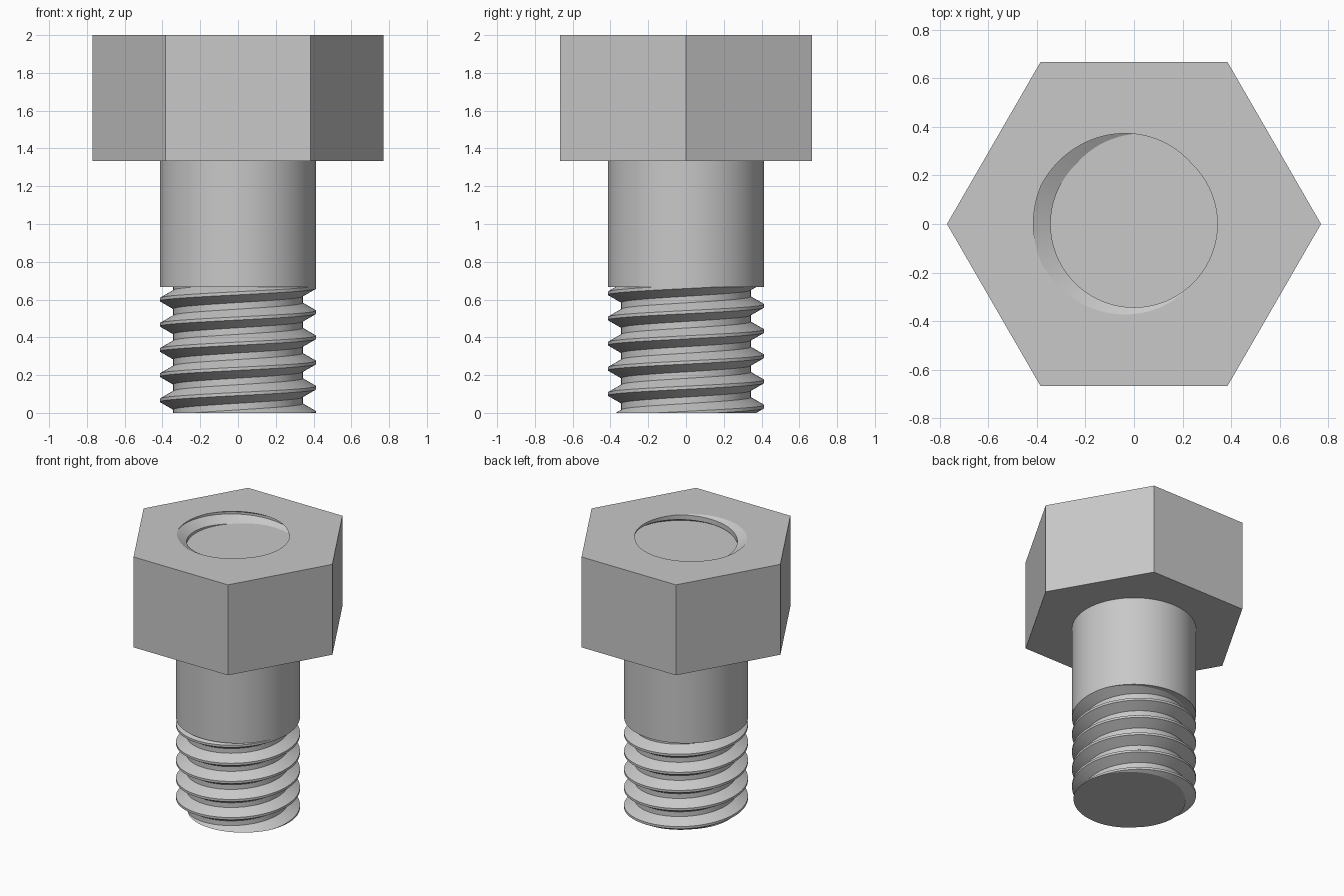
import bpy, bmesh, math

if "Cube" in bpy.data.objects:
    bpy.data.objects.remove(bpy.data.objects["Cube"])

PITCH = 2 / 15
MAJOR = 0.414
MINOR = 0.343
SEG = 96

steel = bpy.data.materials.new("grey steel")
steel.use_nodes = True
GREY = (0.58, 0.58, 0.58, 1)
steel.diffuse_color = GREY
steel.node_tree.nodes["Principled BSDF"].inputs["Base Color"].default_value = GREY


def add_object(name, bm):
    bmesh.ops.recalc_face_normals(bm, faces=bm.faces[:])
    mesh = bpy.data.meshes.new(name)
    bm.to_mesh(mesh)
    bm.free()
    mesh.materials.append(steel)
    obj = bpy.data.objects.new(name, mesh)
    bpy.context.collection.objects.link(obj)
    return obj


def prism(name, sides, radius, bottom, top):
    """Upright prism with its first corner on +x."""
    bm = bmesh.new()
    rings = []
    for z in (bottom, top):
        rings.append([bm.verts.new((radius * math.cos(math.tau * i / sides),
                                    radius * math.sin(math.tau * i / sides), z))
                      for i in range(sides)])
        bm.faces.new(rings[-1])
    low, high = rings
    for i in range(sides):
        j = (i + 1) % sides
        bm.faces.new((low[i], low[j], high[j], high[i]))
    return add_object(name, bm)


def threaded_rod(name, bottom, top, phase):
    """Right-handed thread swept as a helix, then cut flat and capped at both ends."""
    bm = bmesh.new()
    crest = PITCH / 16                                   # half of the crest flat
    flank = (MAJOR - MINOR) * math.tan(math.radians(30))
    profile = [(MAJOR, -crest), (MAJOR, crest),
               (MINOR, crest + flank), (MINOR, PITCH - crest - flank)]
    start = math.floor(bottom / PITCH) - 2 + phase
    steps = SEG * (math.ceil((top - bottom) / PITCH) + 4)
    cols = []
    for k in range(steps + 1):
        a = math.tau * k / SEG
        z = PITCH * (start + k / SEG)
        cols.append([bm.verts.new((r * math.cos(a), r * math.sin(a), z + dz))
                     for r, dz in profile])
    for k in range(steps - SEG):
        # each column ends on the first point of the next turn
        here = cols[k] + cols[k + SEG][:1]
        after = cols[k + 1] + cols[k + 1 + SEG][:1]
        for p in range(len(profile)):
            bm.faces.new((here[p], after[p], after[p + 1], here[p + 1]))
    for z, direction in ((bottom, -1), (top, 1)):
        bmesh.ops.bisect_plane(bm, geom=bm.verts[:] + bm.edges[:] + bm.faces[:],
                               dist=1e-6, plane_co=(0, 0, z),
                               plane_no=(0, 0, direction), clear_outer=True)
    bmesh.ops.remove_doubles(bm, verts=bm.verts[:], dist=1e-5)
    bmesh.ops.holes_fill(bm, edges=[e for e in bm.edges if e.is_boundary], sides=0)
    return add_object(name, bm)


# Main parts
head = prism("hex_head", 6, 0.77, 4 / 3, 2)
shank = prism("shank", SEG, MAJOR, 2 / 3, 4 / 3)
thread = threaded_rod("thread", 0, 2 / 3, 0)

# Shallow threaded recess in the top of the head
cutter = threaded_rod("recess_cutter", 2 - PITCH / 2, 2.05, 0.5)
cutter.hide_render = True
cut = head.modifiers.new("recess", "BOOLEAN")
cut.operation = "DIFFERENCE"
cut.solver = "EXACT"
cut.object = cutter
bpy.context.view_layer.objects.active = head
bpy.ops.object.modifier_apply(modifier=cut.name)
bpy.data.objects.remove(cutter)

# Smooth round walls, keep machined edges sharp
bpy.ops.object.select_all(action="DESELECT")
for obj in (head, shank, thread):
    obj.select_set(True)
bpy.context.view_layer.objects.active = head
bpy.ops.object.shade_smooth_by_angle(angle=math.radians(30))
